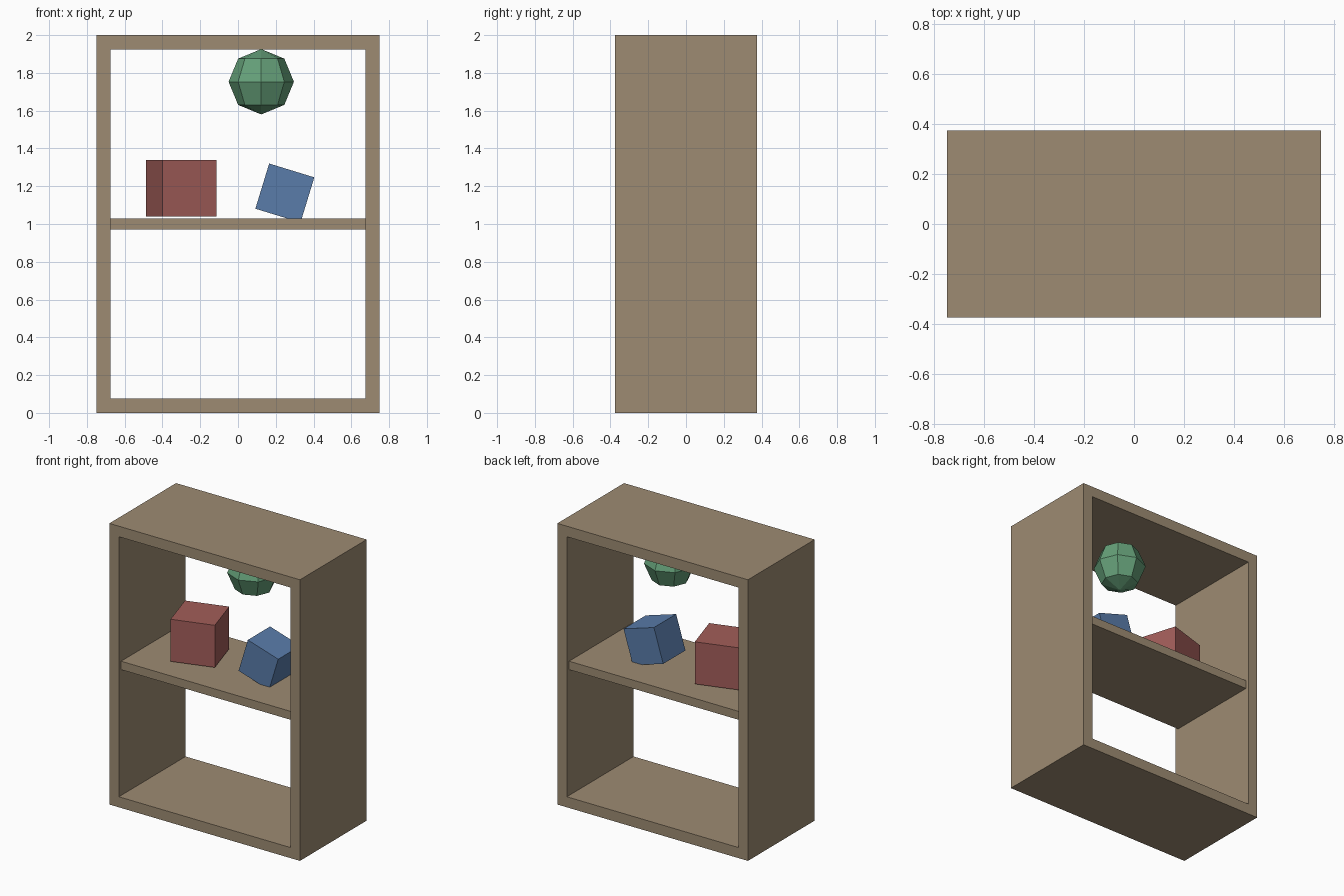
import bpy, bmesh
from math import radians
from mathutils import Matrix

if "Cube" in bpy.data.objects:
    bpy.data.objects.remove(bpy.data.objects["Cube"])


def paint(obj, name, color):
    mat = bpy.data.materials.get(name) or bpy.data.materials.new(name)
    mat.diffuse_color = (*color, 1)
    mat.use_nodes = True
    mat.node_tree.nodes["Principled BSDF"].inputs["Base Color"].default_value = mat.diffuse_color
    obj.data.materials.append(mat)


def make_object(name, bm):
    bmesh.ops.recalc_face_normals(bm, faces=bm.faces)
    mesh = bpy.data.meshes.new(name)
    bm.to_mesh(mesh)
    bm.free()
    obj = bpy.data.objects.new(name, mesh)
    bpy.context.collection.objects.link(obj)
    return obj


def box(name, size, location, rotation=(0, 0, 0)):
    bm = bmesh.new()
    bmesh.ops.create_cube(bm, size=1, matrix=Matrix.Diagonal((*size, 1)))
    obj = make_object(name, bm)
    obj.location = location
    obj.rotation_euler = rotation
    return obj


WOOD = (0.34, 0.26, 0.17)
W, D, H, T = 1.5, 0.75, 2.0, 0.075

# Open frame: a mitred rectangular ring extruded through the depth
bm = bmesh.new()


def ring(inset):
    x = W / 2 - inset
    corners = [(-x, inset), (x, inset), (x, H - inset), (-x, H - inset)]
    return [bm.verts.new((cx, -D / 2, cz)) for cx, cz in corners]


outer, inner = ring(0), ring(T)
for i in range(4):
    j = (i + 1) % 4
    bm.faces.new((outer[i], outer[j], inner[j], inner[i]))
ext = bmesh.ops.extrude_face_region(bm, geom=bm.faces[:], use_keep_orig=True)
bmesh.ops.translate(bm, vec=(0, D, 0),
                    verts=[g for g in ext["geom"] if isinstance(g, bmesh.types.BMVert)])
paint(make_object("cabinet_frame", bm), "wood", WOOD)

# Middle shelf, slightly shallower than the frame
paint(box("shelf", (W - 2 * T, 0.70, 0.06), (0, 0, 1.0)), "wood", WOOD)

# Cubes on the shelf
paint(box("red_cube", (0.3, 0.3, 0.3), (-0.30, 0, 1.19), (0, 0, radians(17))),
      "red", (0.36, 0.11, 0.10))
paint(box("blue_cube", (0.25, 0.25, 0.25), (0.248, 0, 1.164), (0, radians(17), 0)),
      "blue", (0.10, 0.20, 0.40))

# Low-poly ball under the top board
bm = bmesh.new()
bmesh.ops.create_uvsphere(bm, u_segments=8, v_segments=4, radius=0.173)
ball = make_object("green_ball", bm)
ball.location = (0.123, 0, 1.753)
paint(ball, "green", (0.13, 0.35, 0.19))
